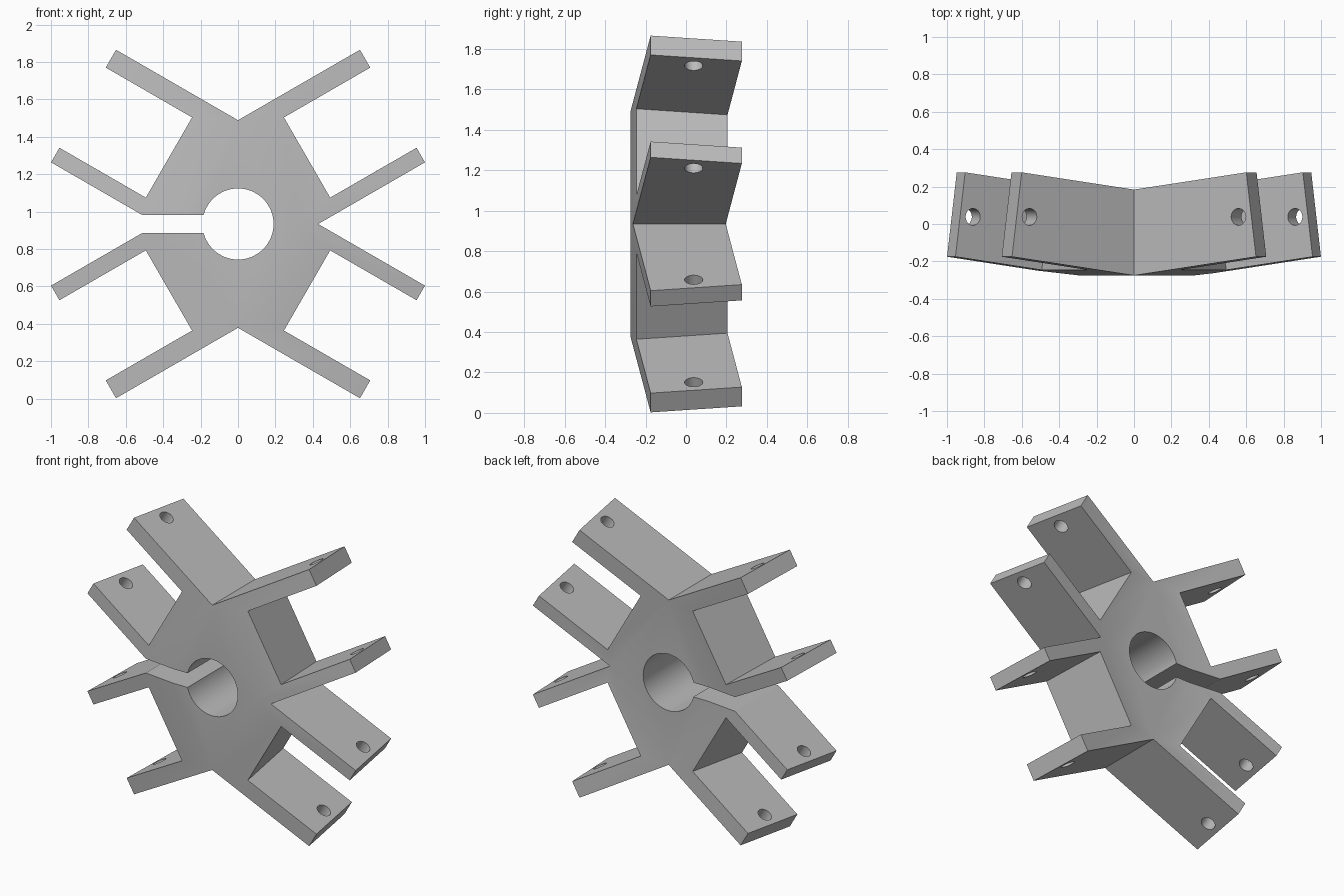
import bpy, bmesh, math
from mathutils import Vector, Matrix

if "Cube" in bpy.data.objects:
    bpy.data.objects.remove(bpy.data.objects["Cube"])

MID = 0.934              # height of the hub centre
APEX = 0.555             # hub apex above its centre
SLOPE = 0.133            # backward lean of the arms
FRONT, BACK = -0.275, 0.184
LEAN = 0.06              # inward shift of tilted end walls at the back
U = Vector((math.cos(math.radians(30)), 0, 0.5))     # along an arm
V = Vector((0.5, 0, -math.cos(math.radians(30))))    # across the arms

grey = bpy.data.materials.new("plain grey")
grey.use_nodes = True
grey.diffuse_color = (0.5, 0.5, 0.5, 1)
grey.node_tree.nodes["Principled BSDF"].inputs["Base Color"].default_value = (0.5, 0.5, 0.5, 1)


def place(s, t, y=0.0):
    return Vector((0, y, APEX)) + U * s + V * t


def make_object(name, bm):
    bmesh.ops.recalc_face_normals(bm, faces=bm.faces)
    mesh = bpy.data.meshes.new(name)
    bm.to_mesh(mesh)
    bm.free()
    mesh.materials.append(grey)
    ob = bpy.data.objects.new(name, mesh)
    bpy.context.collection.objects.link(ob)
    ob.location.z = MID
    return ob


def mirror(ob):
    mod = ob.modifiers.new("mirror", 'MIRROR')
    mod.use_axis = (True, False, True)
    mod.merge_threshold = 0.0005


def cylinder(name, radius, depth, axis, centre, sides):
    bm = bmesh.new()
    turn = axis.to_track_quat('Z', 'Y').to_matrix().to_4x4()
    bmesh.ops.create_cone(bm, cap_ends=True, segments=sides, radius1=radius,
                          radius2=radius, depth=depth,
                          matrix=Matrix.Translation(centre) @ turn)
    return make_object(name, bm)


# One quarter of the bracket: two leaning arms on a sloped wing.
cos30 = U.x
outer = 0.695
fold_t = APEX / cos30
root_s = (cos30 * outer - APEX) / 0.5
# (along, across, end wall leans)
outline = [(0, 0, 0), (0.753, 0, 1), (0.753, 0.11, 1), (0.22, 0.11, 1),
           (0.22, 0.605, 1), (0.753, 0.605, 1), (0.753, outer, 1),
           (root_s, outer, 0), (0, fold_t, 0)]
bm = bmesh.new()
front = [bm.verts.new(place(s, t, FRONT + SLOPE * s)) for s, t, e in outline]
back = [bm.verts.new(place(s - LEAN * e, t, BACK + SLOPE * (s - LEAN * e)))
        for s, t, e in outline]
bm.faces.new(front)
bm.faces.new(back[::-1])
for i in range(len(outline) - 2):
    bm.faces.new((front[i], back[i], back[i + 1], front[i + 1]))
# Flat centre of the hub
for ring, y in ((front, FRONT), (back, BACK)):
    bm.faces.new((ring[0], ring[-1], bm.verts.new((0, y, 0))))
bracket = make_object("arm_bracket", bm)
mirror(bracket)

# Cutters: bolt holes through each pair of arms, centre bore and side slot
bolt = cylinder("bolt_cutter", 0.045, 0.9, V, place(0.645, 0.35, 0.038), 40)
mirror(bolt)
bore = cylinder("bore_cutter", 0.19, 2, Vector((0, 1, 0)), Vector(), 64)
bm = bmesh.new()
bmesh.ops.create_cube(bm, size=1, matrix=Matrix.Translation((-0.5, 0, 0))
                      @ Matrix.Diagonal((1, 2, 0.096, 1)))
slot = make_object("slot_cutter", bm)

cutters = [bolt, bore, slot]
for cutter in cutters:
    cutter.hide_render = True
    mod = bracket.modifiers.new("cut", 'BOOLEAN')
    mod.operation = 'DIFFERENCE'
    mod.solver = 'EXACT'
    mod.object = cutter

# Bake the cuts and drop the helpers
bpy.context.view_layer.update()
graph = bpy.context.evaluated_depsgraph_get()
baked = bpy.data.meshes.new_from_object(bracket.evaluated_get(graph))
bracket.modifiers.clear()
bracket.data = baked
for cutter in cutters:
    bpy.data.objects.remove(cutter)
baked.materials.clear()
baked.materials.append(grey)
for face in baked.polygons:
    face.material_index = 0

bpy.ops.object.select_all(action='DESELECT')
bracket.select_set(True)
bpy.context.view_layer.objects.active = bracket
bpy.ops.object.shade_smooth_by_angle(angle=math.radians(10))
